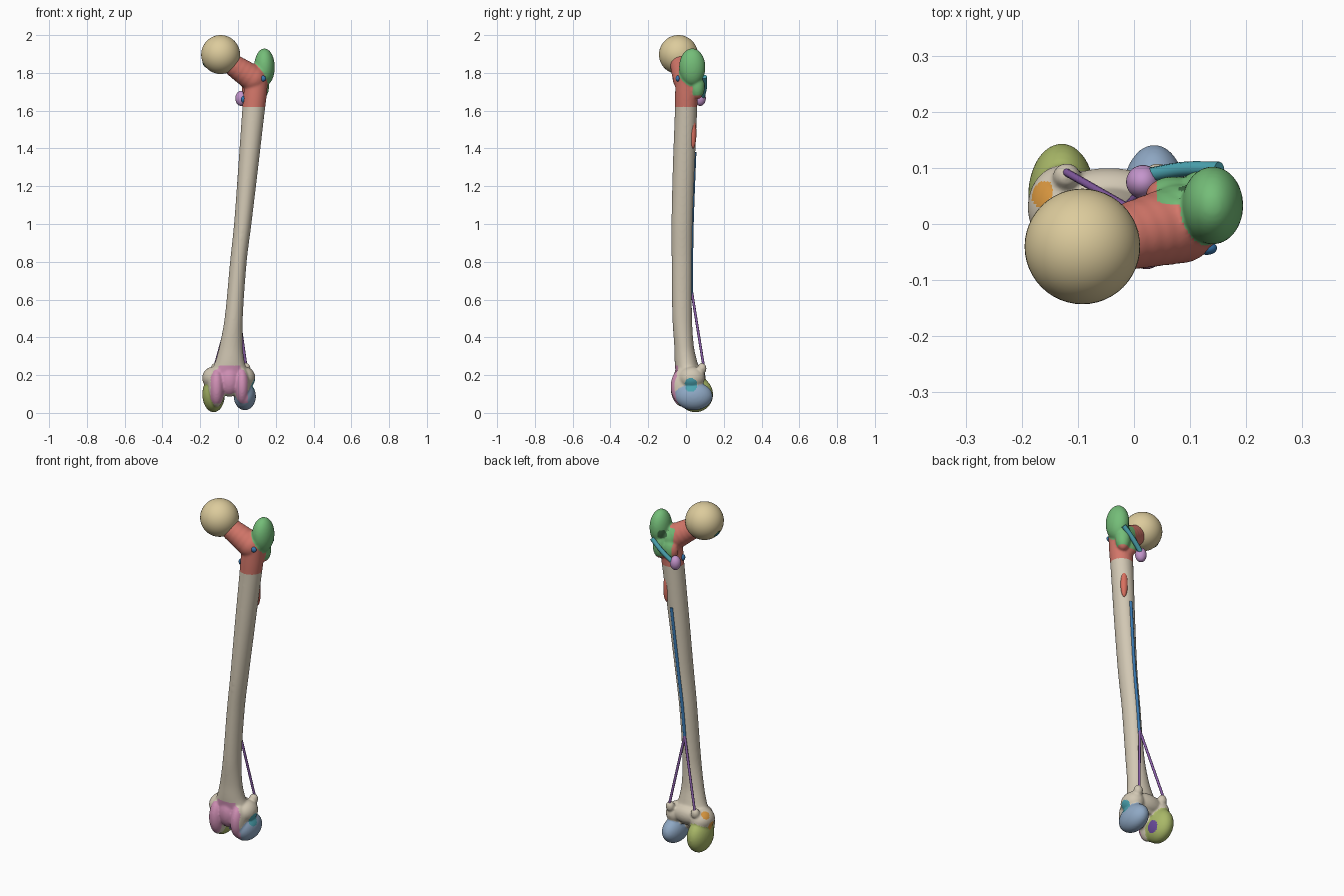
import bpy, bmesh, math
from mathutils import Vector, Matrix

if "Cube" in bpy.data.objects:
    bpy.data.objects.remove(bpy.data.objects["Cube"])


def material(name, hexa):
    rgb = [int(hexa[i:i + 2], 16) / 255 for i in (0, 2, 4)]
    m = bpy.data.materials.new(name)
    m.diffuse_color = [((c + 0.055) / 1.055) ** 2.4 for c in rgb] + [1]
    m.use_nodes = True
    m.node_tree.nodes["Principled BSDF"].inputs["Base Color"].default_value = m.diffuse_color
    return m


COL = {n: material(n, h) for n, h in dict(
    bone="d2c8b4", tan="dccb9c", red="d4776a", green="74bd78", dark="3f6b45",
    teal="4ba3b0", pink="cf8fb4", olive="a9b868", blue="8fa8c4", navy="3878b0",
    purple="8a5fa8", lilac="c495cc", orange="d9973f", violet="6a4a9c", coral="d9705f").items()}


def ball(bm, c, r, seg=32):
    r = (r, r, r) if isinstance(r, (int, float)) else r
    bmesh.ops.create_uvsphere(bm, u_segments=seg, v_segments=seg // 2, radius=1,
                              matrix=Matrix.Translation(c) @ Matrix.Diagonal((*r, 1)))


def finish(name, bm, mats):
    me = bpy.data.meshes.new(name)
    bm.to_mesh(me)
    bm.free()
    for m in mats:
        me.materials.append(COL[m])
    me.shade_smooth()
    ob = bpy.data.objects.new(name, me)
    bpy.context.collection.objects.link(ob)
    return ob


def blob(name, c, r, mat, aim=None):
    bm = bmesh.new()
    ball(bm, (0, 0, 0), r, 48)
    ob = finish(name, bm, [mat])
    ob.location = c
    if aim:
        ob.rotation_euler = Vector(aim).to_track_quat('Z', 'Y').to_euler()
    return ob


def tube(name, pts, rad, mat):
    cu = bpy.data.curves.new(name, 'CURVE')
    cu.dimensions = '3D'
    cu.bevel_depth = rad
    cu.bevel_resolution = 3
    cu.use_fill_caps = True
    sp = cu.splines.new('BEZIER')
    sp.bezier_points.add(len(pts) - 1)
    for b, p in zip(sp.bezier_points, pts):
        b.co = p
        b.handle_left_type = b.handle_right_type = 'AUTO'
    cu.materials.append(COL[mat])
    ob = bpy.data.objects.new(name, cu)
    bpy.context.collection.objects.link(ob)
    return ob


# shaft profile: z, centre x, centre y, radius x, radius y
RINGS = [Vector(r) for r in (
    (.14, -.05, .01, .10, .06), (.21, -.047, .01, .10, .065), (.27, -.043, .0, .078, .06),
    (.35, -.037, -.01, .062, .052), (.5, -.023, -.02, .048, .052), (.8, .002, -.022, .044, .054),
    (1.0, .025, -.021, .046, .056), (1.3, .054, -.012, .053, .058), (1.6, .082, 0, .06, .059),
    (1.68, .09, .002, .062, .06), (1.78, .10, .005, .06, .06))]


def shaft_at(t):
    i = min(int(t), len(RINGS) - 2)
    u = t - i
    p1, p2 = RINGS[i], RINGS[i + 1]
    p0 = RINGS[i - 1] if i else p1
    p3 = RINGS[i + 2] if i + 2 < len(RINGS) else p2
    m1 = (p2 - p0) * ((p2[0] - p1[0]) / (p2[0] - p0[0]))
    m2 = (p3 - p1) * ((p2[0] - p1[0]) / (p3[0] - p1[0]))
    return (p1 * (2 * u**3 - 3 * u**2 + 1) + m1 * (u**3 - 2 * u**2 + u)
            + p2 * (3 * u**2 - 2 * u**3) + m2 * (u**3 - u**2))


def loft(bm, n=32, steps=6):
    prev = None
    total = (len(RINGS) - 1) * steps
    for k in range(total + 1):
        z, x, y, rx, ry = shaft_at(k / steps)
        ring = [bm.verts.new((x + rx * math.cos(a), y + ry * math.sin(a), z))
                for a in (2 * math.pi * i / n for i in range(n))]
        if prev:
            for i in range(n):
                j = (i + 1) % n
                bm.faces.new((prev[i], prev[j], ring[j], ring[i]))
        else:
            bm.faces.new(ring[::-1])
        prev = ring
    bm.faces.new(prev)


TROCH = ((.14, .033, 1.83), (.055, .07, .10))
MEDIAL = ((-.129, .05, .098), (.060, .094, .095))
LATERAL = ((.036, .042, .088), (.059, .100, .074))

# fused bone body
bm = bmesh.new()
loft(bm)
for i in range(7):                                        # neck
    t = i / 6
    ball(bm, (-.06 + .14 * t, -.035 + .035 * t, 1.865 - .095 * t), .054 + .017 * t)
for c, r in (TROCH, MEDIAL, LATERAL,
             ((.125, .06, 1.73), (.04, .04, .07)),        # back of trochanter
             ((.07, .05, 1.72), (.05, .035, .06)),
             ((-.128, .03, .185), (.062, .075, .06)),     # epicondyles
             ((.035, .03, .185), (.057, .07, .06)),
             ((-.12, .085, .235), (.025, .024, .03)),     # supracondylar bumps
             ((.042, .085, .235), (.025, .024, .03)),
             ((-.045, .06, .20), (.09, .04, .05)),
             ((-.113, -.012, .135), (.045, .07, .105)),   # trochlear ridges
             ((.022, -.012, .14), (.042, .07, .10)),
             ((-.045, -.01, .17), (.06, .06, .085))):
    ball(bm, c, r)
src = finish("bone_source", bm, [])
rm = src.modifiers.new("fuse", 'REMESH')
rm.mode = 'VOXEL'
rm.voxel_size = .0055
sm = src.modifiers.new("soften", 'SMOOTH')
sm.factor = .5
sm.iterations = 10
dg = bpy.context.evaluated_depsgraph_get()
me = bpy.data.meshes.new_from_object(src.evaluated_get(dg))
bpy.data.objects.remove(src)
body = bpy.data.objects.new("thigh_bone", me)
bpy.context.collection.objects.link(body)

# coloured regions
SPOTS = [((-.19, .03, .16), .024, "orange"), ((-.165, .055, .225), .024, "orange"),
         ((.092, .025, .148), .036, "teal"), ((-.07, .06, .07), .035, "violet"),
         ((.03, .05, .08), .0, "violet"), ((.095, .085, 1.81), .028, "dark")]


def inside(p, e, grow):
    return sum(((p[i] - e[0][i]) / (e[1][i] * grow)) ** 2 for i in range(3)) < 1


def region(p):
    for c, r, m in SPOTS:
        if (p - Vector(c)).length < r:
            return m
    if p.z > 1.62:
        if inside(p, TROCH, 1.06) or (p.y > .035 and p.x > .04 and 1.68 < p.z < 1.84):
            return "green"
        return "red"
    if p.z < .25 and p.y < -.042:
        side = abs(p.x + .047)
        if side < .098 - max(0, p.z - .19) * .5 and p.z > .05:
            return "pink"
    if p.z < .2 and inside(p, MEDIAL, 1.06):
        return "olive"
    if p.z < .17 and inside(p, LATERAL, 1.06):
        return "blue"
    return "bone"


names = list(COL)
me.materials.clear()
for n in names:
    me.materials.append(COL[n])
for f in me.polygons:
    f.material_index = names.index(region(f.center))
me.shade_smooth()

# ball head and its pit
HEAD = Vector((-.092, -.04, 1.897))
blob("head", HEAD, .103, "tan")
pit = Vector((-.8, .05, -.5)).normalized()
blob("head_pit_rim", HEAD + pit * .100, (.021, .021, .005), "dark", pit)
blob("head_pit", HEAD + pit * .102, (.014, .014, .005), "navy", pit)

# upper landmarks
blob("lesser_trochanter", (.016, .075, 1.665), (.030, .030, .040), "lilac")
tube("trochanter_crest", [(.152, .098, 1.78), (.09, .098, 1.725), (.03, .088, 1.675)], .013, "teal")
blob("front_line_upper", (.13, -.043, 1.77), (.018, .012, .016), "navy")
blob("front_line_lower", (.028, -.012, 1.66), (.012, .014, .018), "navy")
blob("gluteal_ridge", (.098, .037, 1.48), (.02, .018, .08), "coral")

# rough line down the back of the shaft
pts = []
for k in range(9):
    z = 1.38 - .76 * k / 8
    lo, hi = 0, len(RINGS) - 1.0
    for _ in range(30):
        mid = (lo + hi) / 2
        lo, hi = (mid, hi) if shaft_at(mid)[0] < z else (lo, mid)
    s = shaft_at(lo)
    pts.append((s[1], s[2] + s[4] - .004, z))
tube("rough_line", pts, .010, "navy")

# lines splitting toward the condyles
for name, end in (("medial_line", (-.122, .093, .25)), ("lateral_line", (.043, .093, .25))):
    tube(name, [(pts[-1][0], pts[-1][1] + .004, .64), end], .007, "purple")
